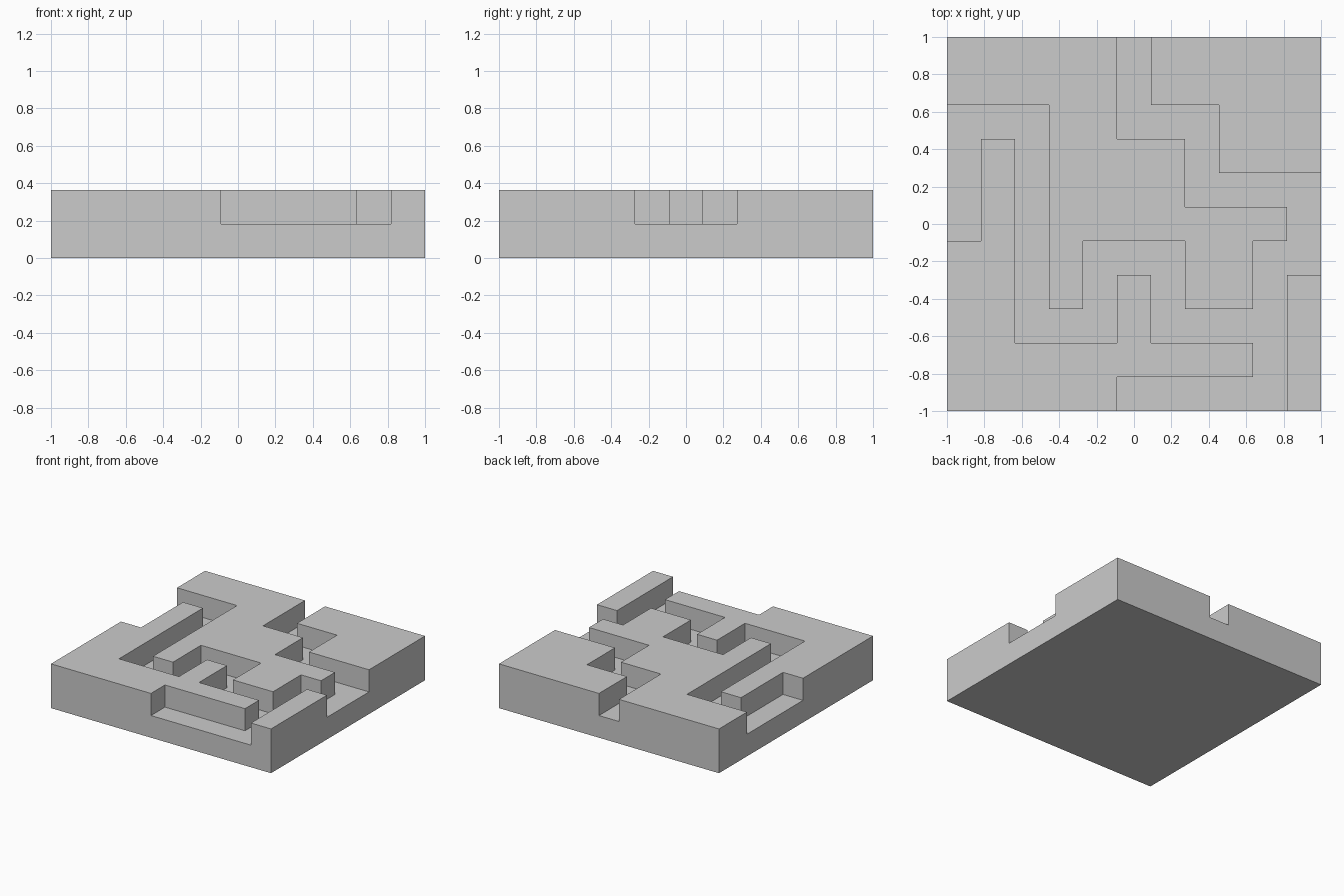
import bpy, bmesh
from math import radians

if "Cube" in bpy.data.objects:
    bpy.data.objects.remove(bpy.data.objects["Cube"])

CELLS = 11
CELL = 2 / CELLS

# Plan of the maze, back row first: '#' raised wall, '.' sunken channel
PLAN = [
    "#####.#####",
    "#####.#####",
    "...##...###",
    ".#.####.###",
    ".#.####....",
    ".#.#######.",
    "##.#...##..",
    "##.#.#.##.#",
    "##...#....#",
    "#########.#",
    "#####.....#",
]


def raise_faces(bm, faces, height):
    """Extrude faces straight up and return the new top faces."""
    geom = bmesh.ops.extrude_face_region(bm, geom=faces)["geom"]
    verts = [g for g in geom if isinstance(g, bmesh.types.BMVert)]
    bmesh.ops.translate(bm, verts=verts, vec=(0, 0, height))
    return [g for g in geom if isinstance(g, bmesh.types.BMFace)]


def is_wall(face):
    c = face.calc_center_median()
    return PLAN[int((1 - c.y) / CELL)][int((c.x + 1) / CELL)] == "#"


bm = bmesh.new()

# Base slab, one cell thick
bmesh.ops.create_grid(bm, x_segments=CELLS, y_segments=CELLS, size=1)
floor = raise_faces(bm, bm.faces[:], CELL)

# Walls, one more cell high
raise_faces(bm, [f for f in floor if is_wall(f)], CELL)

# Merge the cells into clean flat faces
bmesh.ops.recalc_face_normals(bm, faces=bm.faces[:])
bmesh.ops.dissolve_limit(bm, angle_limit=radians(1), verts=bm.verts[:], edges=bm.edges[:])

mesh = bpy.data.meshes.new("maze_tile")
bm.to_mesh(mesh)
bm.free()
bpy.context.collection.objects.link(bpy.data.objects.new("maze_tile", mesh))
